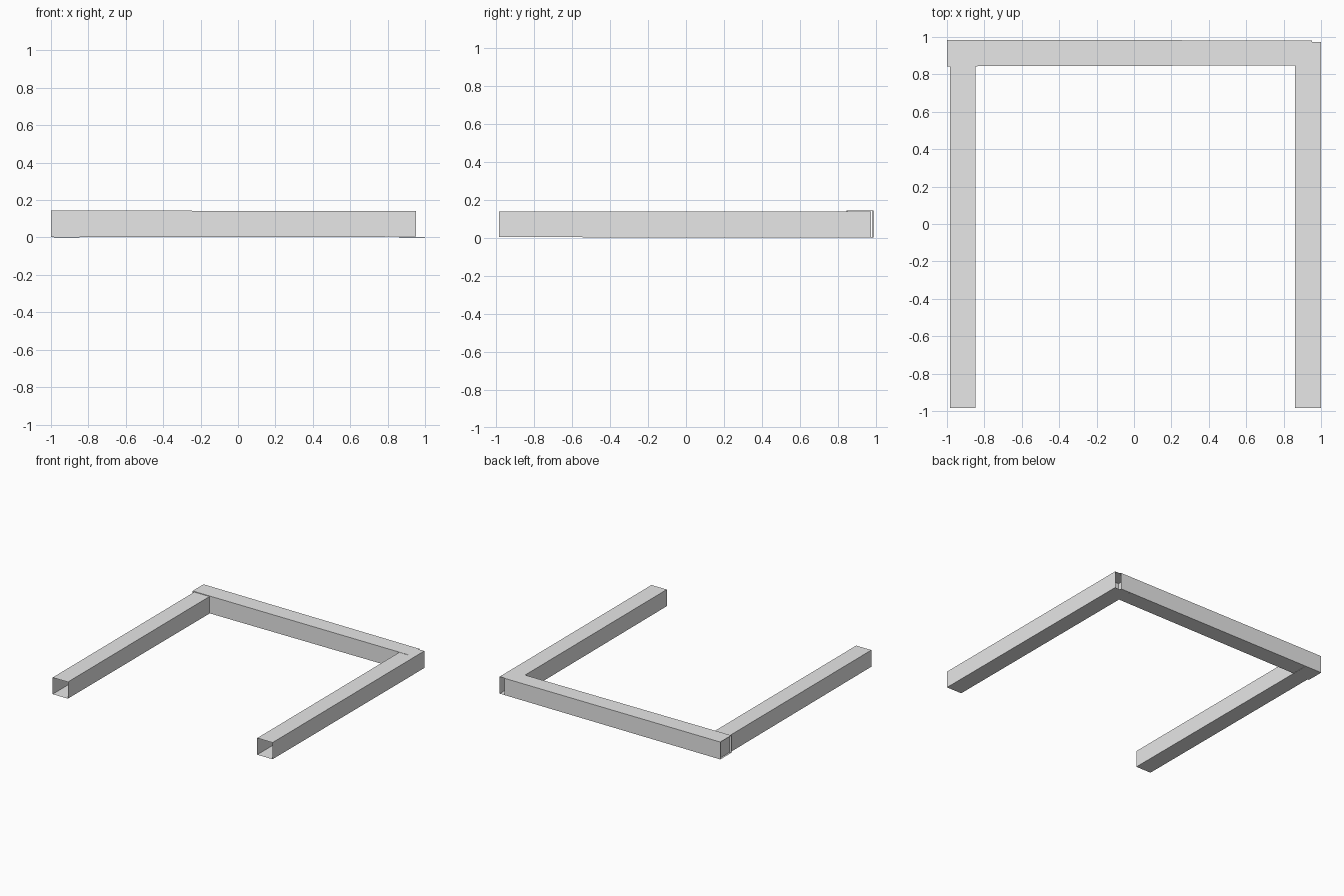
import bpy
import bmesh

if "Cube" in bpy.data.objects:
    bpy.data.objects.remove(bpy.data.objects["Cube"])

# Single plain grey for every tube
grey = bpy.data.materials.new("plain grey")
grey.diffuse_color = (0.8, 0.8, 0.8, 1.0)
grey.use_nodes = True
grey.node_tree.nodes["Principled BSDF"].inputs["Base Color"].default_value = grey.diffuse_color


def square_tube(name, start, end):
    """Thin open-ended tube joining two four-corner rings."""
    bm = bmesh.new()
    rings = [[bm.verts.new(p) for p in ring] for ring in (start, end)]
    for i in range(4):
        j = (i + 1) % 4
        bm.faces.new((rings[0][i], rings[0][j], rings[1][j], rings[1][i]))
    bmesh.ops.recalc_face_normals(bm, faces=bm.faces)
    # normals must point away from the tube's centre line
    centre = sum((v.co for v in bm.verts), bm.verts[:][0].co * 0) / 8
    f = bm.faces[:][0]
    if f.normal.dot(f.calc_center_median() - centre) < 0:
        bmesh.ops.reverse_faces(bm, faces=bm.faces[:])
    mesh = bpy.data.meshes.new(name)
    bm.to_mesh(mesh)
    bm.free()
    mesh.materials.append(grey)
    obj = bpy.data.objects.new(name, mesh)
    bpy.context.collection.objects.link(obj)


def ring_y(y, x0, x1, z0, z1):
    return [(x0, y, z0), (x1, y, z0), (x1, y, z1), (x0, y, z1)]


def ring_x(x, y0, y1, z0, z1):
    return [(x, y0, z0), (x, y1, z0), (x, y1, z1), (x, y0, z1)]


# Side rails, open at both ends and running into the back rail
for name, x0, x1 in (("left_rail", -0.985, -0.848), ("right_rail", 0.862, 1.0)):
    square_tube(name,
                ring_y(-0.983, x0, x1, 0.003, 0.139),
                ring_y(0.974, x0, x1, 0.0, 0.139))

# Back rail, very slightly tapered to the right
square_tube("back_rail",
            ring_x(-1.0, 0.843, 0.985, 0.002, 0.144),
            ring_x(0.951, 0.848, 0.981, 0.004, 0.141))
